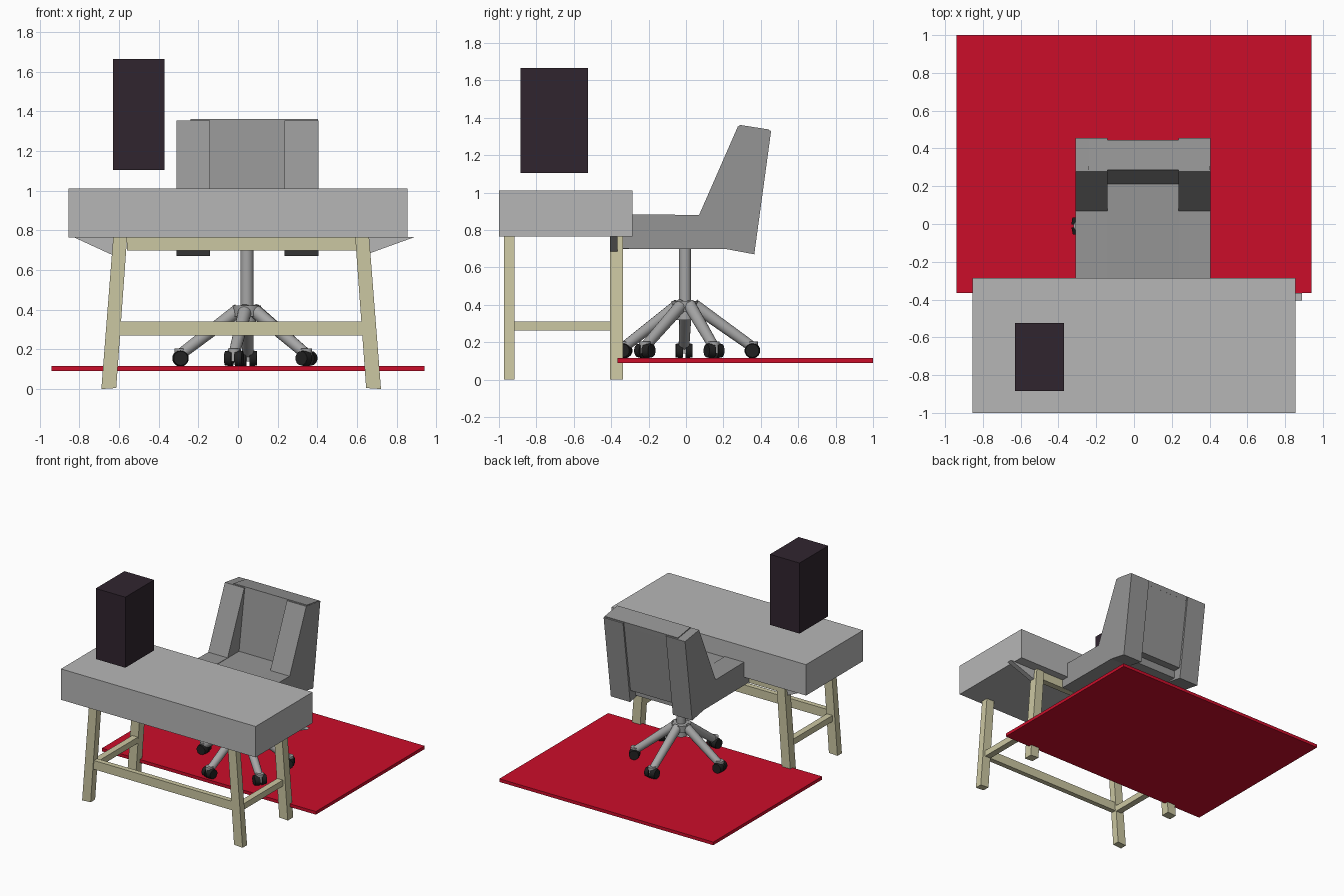
import bpy, bmesh, math
from mathutils import Vector

if "Cube" in bpy.data.objects:
    bpy.data.objects.remove(bpy.data.objects["Cube"])


def material(name, r, g, b):
    m = bpy.data.materials.new(name)
    m.diffuse_color = (r, g, b, 1)
    m.use_nodes = True
    m.node_tree.nodes["Principled BSDF"].inputs["Base Color"].default_value = m.diffuse_color
    return m


DESK = material("light grey", 0.47, 0.47, 0.47)
CHAIR = material("chair grey", 0.30, 0.30, 0.30)
METAL = material("metal grey", 0.38, 0.38, 0.38)
WOOD = material("pale wood", 0.60, 0.57, 0.36)
RUG = material("rug red", 0.60, 0.004, 0.023)
TOWER = material("dark plum", 0.03, 0.018, 0.028)
BLACK = material("caster black", 0.015, 0.015, 0.015)


def finish(bm, name, mat):
    bmesh.ops.recalc_face_normals(bm, faces=bm.faces)
    me = bpy.data.meshes.new(name)
    bm.to_mesh(me)
    bm.free()
    me.materials.append(mat)
    ob = bpy.data.objects.new(name, me)
    bpy.context.collection.objects.link(ob)
    return ob


def prism(name, mat, pts, lo, hi, axis):
    """Extrude a profile along x (pts are y,z) or along y (pts are x,z)."""
    bm = bmesh.new()
    rings = []
    for d in (lo, hi):
        rings.append([bm.verts.new((d, a, b) if axis == "x" else (a, d, b)) for a, b in pts])
    n = len(pts)
    for r in rings:
        bm.faces.new(r)
    for i in range(n):
        j = (i + 1) % n
        bm.faces.new((rings[0][i], rings[0][j], rings[1][j], rings[1][i]))
    return finish(bm, name, mat)


def box(name, mat, x0, x1, y0, y1, z0, z1):
    return prism(name, mat, [(x0, z0), (x1, z0), (x1, z1), (x0, z1)], y0, y1, "y")


def rod(name, mat, a, b, r0, r1=None, sides=20):
    a, b = Vector(a), Vector(b)
    bm = bmesh.new()
    bmesh.ops.create_cone(bm, cap_ends=True, segments=sides, radius1=r0,
                          radius2=r0 if r1 is None else r1, depth=(b - a).length)
    rot = (b - a).to_track_quat("Z", "Y").to_matrix().to_4x4()
    bm.transform(rot)
    bmesh.ops.translate(bm, verts=bm.verts, vec=(a + b) / 2)
    ob = finish(bm, name, mat)
    bpy.context.view_layer.objects.active = ob
    ob.select_set(True)
    bpy.ops.object.shade_smooth_by_angle(angle=math.radians(40))
    ob.select_set(False)
    return ob


# rug, desk top and computer tower
box("rug", RUG, -0.94, 0.94, -0.365, 1.0, 0.09, 0.115)
box("desk_top", DESK, -0.855, 0.855, -1.0, -0.285, 0.765, 1.01)
box("tower", TOWER, -0.63, -0.37, -0.885, -0.525, 1.105, 1.665)

# splayed desk legs, side stretchers and brackets
CX = 0.016
for side, s in (("left", -1), ("right", 1)):
    leg = [(CX + s * x, z) for x, z in ((0.63, 0.005), (0.705, 0.0), (0.645, 0.766), (0.575, 0.766))]
    prism("front_leg_" + side, WOOD, leg, -0.972, -0.916, "y")
    prism("back_leg_" + side, WOOD, leg, -0.405, -0.337, "y")
    xs = sorted((CX + s * 0.612, CX + s * 0.662))
    box("side_stretcher_" + side, WOOD, xs[0], xs[1], -0.92, -0.40, 0.262, 0.31)
    tip = 0.89 if s > 0 else -0.83
    prism("bracket_" + side, DESK, [(tip, 0.766), (s * 0.61, 0.766), (s * 0.61, 0.665)],
          -0.405, -0.365, "y")
box("front_stretcher", WOOD, -0.60, 0.635, -0.965, -0.925, 0.27, 0.34)
box("back_rail", WOOD, -0.56, 0.61, -0.395, -0.345, 0.698, 0.766)

# chair side panels: arm and back wing in one profile
wing = [(-0.37, 0.70), (-0.37, 0.885), (0.07, 0.88), (0.278, 1.355),
        (0.455, 1.33), (0.365, 0.67), (0.22, 0.697)]
prism("chair_side_left", CHAIR, wing, -0.31, -0.14, "x")
prism("chair_side_right", CHAIR, wing, 0.235, 0.405, "x")

# seat and backrest
box("seat", CHAIR, -0.16, 0.26, -0.37, 0.30, 0.699, 0.878)
prism("backrest", CHAIR, [(0.21, 0.86), (0.287, 1.362), (0.445, 1.337), (0.36, 0.76), (0.22, 0.76)],
      -0.145, 0.24, "x")
prism("backrest_cap", CHAIR, [(0.282, 1.32), (0.287, 1.362), (0.445, 1.337), (0.44, 1.30)],
      -0.24, 0.403, "x")

# swivel column and hub
PX = 0.045
rod("column", METAL, (PX, -0.005, 0.36), (PX, -0.005, 0.70), 0.033)
rod("hub", METAL, (PX, -0.005, 0.365), (PX, -0.005, 0.42), 0.068, 0.072)
rod("hub_core", METAL, (PX, -0.005, 0.32), (PX, -0.005, 0.37), 0.045)

# five star legs with casters
tips = [(-0.29, -0.01), (-0.02, -0.33), (0.345, -0.22), (0.345, 0.15), (0.05, 0.355)]
for i, (x, y) in enumerate(tips):
    out = Vector((x - PX, y, 0)).normalized()
    side = Vector((-out.y, out.x, 0))
    tip = Vector((x, y, 0))
    up = Vector((0, 0, 1))
    start = Vector((PX, 0, 0.40)) + out * 0.04
    rod(f"star_leg_{i}", METAL, start, tip + up * 0.175, 0.034, 0.028)
    rod(f"caster_stem_{i}", METAL, tip + up * 0.14, tip + up * 0.205, 0.03, sides=14)
    for k in (-1, 1):
        c = tip + up * 0.155
        rod(f"caster_wheel_{i}_{k}", BLACK, c + side * k * 0.008, c + side * k * 0.045, 0.042, 0.036, 14)
